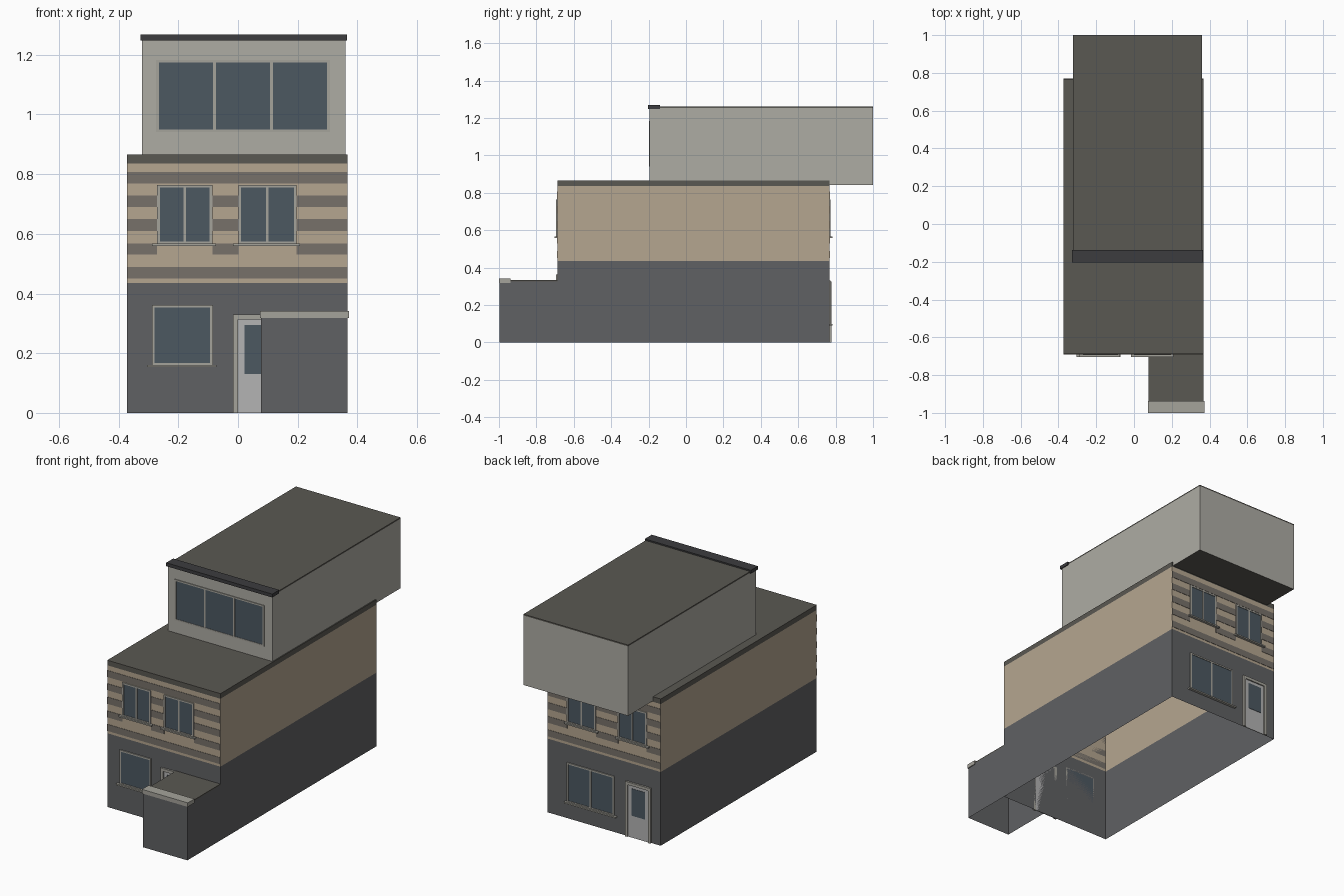
import bpy, bmesh

if "Cube" in bpy.data.objects:
    bpy.data.objects.remove(bpy.data.objects["Cube"])

def material(name, hexcol):
    rgb = [int(hexcol[i:i + 2], 16) / 255 for i in (0, 2, 4)]
    m = bpy.data.materials.new(name)
    m.diffuse_color = [((c + 0.055) / 1.055) ** 2.4 for c in rgb] + [1]
    m.use_nodes = True
    m.node_tree.nodes["Principled BSDF"].inputs["Base Color"].default_value = m.diffuse_color
    return m

RENDER = material("dark_render", "606163")
TAN = material("tan_brick", "b5a690")
BAND = material("band_brick", "77716a")
ROOF = material("roofing", "5a5852")
GLASS = material("glass", "4c5861")
FRAME = material("frame", "a5a39b")
LIGHT = material("light_cladding", "aeaca4")
DOOR = material("door_white", "b4b4b4")
TRIM = material("dark_trim", "3c3c3e")

def box(name, x, y, z, mat, skip=""):
    """Axis-aligned box from (min, max) pairs; skip drops faces, e.g. 'b' bottom, 't' top, 'k' back."""
    x, y, z = sorted(x), sorted(y), sorted(z)
    bm = bmesh.new()
    v = [bm.verts.new((a, b, c)) for c in z for b in y for a in x]
    faces = {"b": (0, 2, 3, 1), "t": (4, 5, 7, 6), "f": (0, 1, 5, 4),
             "k": (2, 6, 7, 3), "l": (0, 4, 6, 2), "r": (1, 3, 7, 5)}
    for key, idx in faces.items():
        if key not in skip:
            bm.faces.new([v[i] for i in idx])
    me = bpy.data.meshes.new(name)
    bm.to_mesh(me)
    bm.free()
    me.materials.append(mat)
    ob = bpy.data.objects.new(name, me)
    bpy.context.collection.objects.link(ob)
    return ob

def window(name, x, z, wall, s, panes, depth=0.006, sill=True):
    """Framed window on the wall plane, facing direction s along y."""
    w, out = 0.009, wall + s * depth
    box(name + "_glass", (x[0] + w, x[1] - w), (wall, wall + s * depth * 0.5), (z[0] + w, z[1] - w), GLASS)
    for i, zz in enumerate(((z[0], z[0] + w), (z[1] - w, z[1]))):
        box(f"{name}_rail_{i}", x, (wall, out), zz, FRAME)
    for i in range(panes + 1):
        c = x[0] + w / 2 + (x[1] - x[0] - w) * i / panes
        box(f"{name}_bar_{i}", (c - w / 2, c + w / 2), (wall, out), (z[0] + w, z[1] - w), FRAME)
    if sill:
        box(name + "_sill", (x[0] - 0.017, x[1] + 0.012), (wall, wall + s * 0.016), (z[0] - 0.006, z[0] + 0.002), FRAME)

def door(name, x, top, wall, s):
    """Glazed door with a frame on both sides and above."""
    f, out = 0.017, wall + s * 0.011
    box(name + "_jamb_left", (x[0], x[0] + f), (wall, out), (0, top), FRAME)
    box(name + "_jamb_right", (x[1] - f, x[1]), (wall, out), (0, top), FRAME)
    box(name + "_head", (x[0] + f, x[1] - f), (wall, out), (top - f, top), FRAME)
    box(name + "_leaf", (x[0] + f, x[1] - f), (wall, wall + s * 0.004), (0, top - f), DOOR)
    box(name + "_pane", (x[0] + 0.039, x[1] - 0.039), (wall, wall + s * 0.006), (0.13, top - 0.035), GLASS)

# Main block: hollow shell, open underneath
X, F, K = (-0.372, 0.367), -0.688, 0.767
box("ground_floor_walls", X, (F, K), (0, 0.435), RENDER, "bt")
box("first_floor_walls", X, (F, K), (0.435, 0.836), TAN, "bt")
box("main_roof", X, (F, K), (0.836, 0.866), ROOF, "b")

# Striped brick bands, broken around the first floor windows
def bands(name, wall, s, gaps):
    edges = [X[0]] + [e for g in gaps for e in g] + [X[1]]
    for i, (z0, z1) in enumerate(((0.45, 0.489), (0.53, 0.568), (0.61, 0.65), (0.69, 0.729), (0.768, 0.807))):
        e = edges if 1 <= i <= 3 else list(X)
        for j in range(0, len(e), 2):
            box(f"{name}_{i}_{j}", (e[j], e[j + 1]), (wall, wall + s * 0.002), (z0, z1), BAND)

front = [(-0.271, -0.086), (0.001, 0.196)]
back = [(-0.282, -0.095), (0.05, 0.238)]
for name, wall, s, spans in (("front", F, -1, front), ("back", K, 1, back)):
    bands(name + "_band", wall, s, spans)
    for i, x in enumerate(spans):
        window(f"{name}_upper_window_{i}", x, (0.565, 0.764), wall, s, 2)

# Ground floor openings
window("front_lower_window", (-0.288, -0.084), (0.159, 0.362), F, -1, 1)
window("back_lower_window", (-0.07, 0.238), (0.097, 0.33), K, 1, 2)
door("front_door", (-0.017, 0.15), 0.33, F, -1)
door("back_door", (-0.312, -0.145), 0.325, K, 1)

# Porch: open to the ground, with a capping slab at the front
P = (0.077, X[1])
box("porch_walls", P, (-0.996, F), (0, 0.326), RENDER, "btk")
box("porch_roof", P, (-0.996, F), (0.326, 0.333), ROOF, "bk")
box("porch_cap", (0.073, 0.372), (-1.0, -0.938), (0.318, 0.342), FRAME)

# Top storey, overhanging the back
U = (-0.322, 0.361)
box("top_storey_walls", U, (-0.195, 1.0), (0.842, 1.252), LIGHT, "bt")
box("top_storey_soffit", U, (K, 1.0), (0.842, 0.8425), ROOF, "tfklr")
box("top_storey_roof", U, (-0.195, 1.0), (1.252, 1.26), ROOF, "b")
box("top_storey_fascia", (-0.327, 0.366), (-0.203, -0.138), (1.248, 1.268), TRIM)
window("top_window", (-0.274, 0.308), (0.941, 1.183), -0.195, -1, 3, depth=0.004, sill=False)
